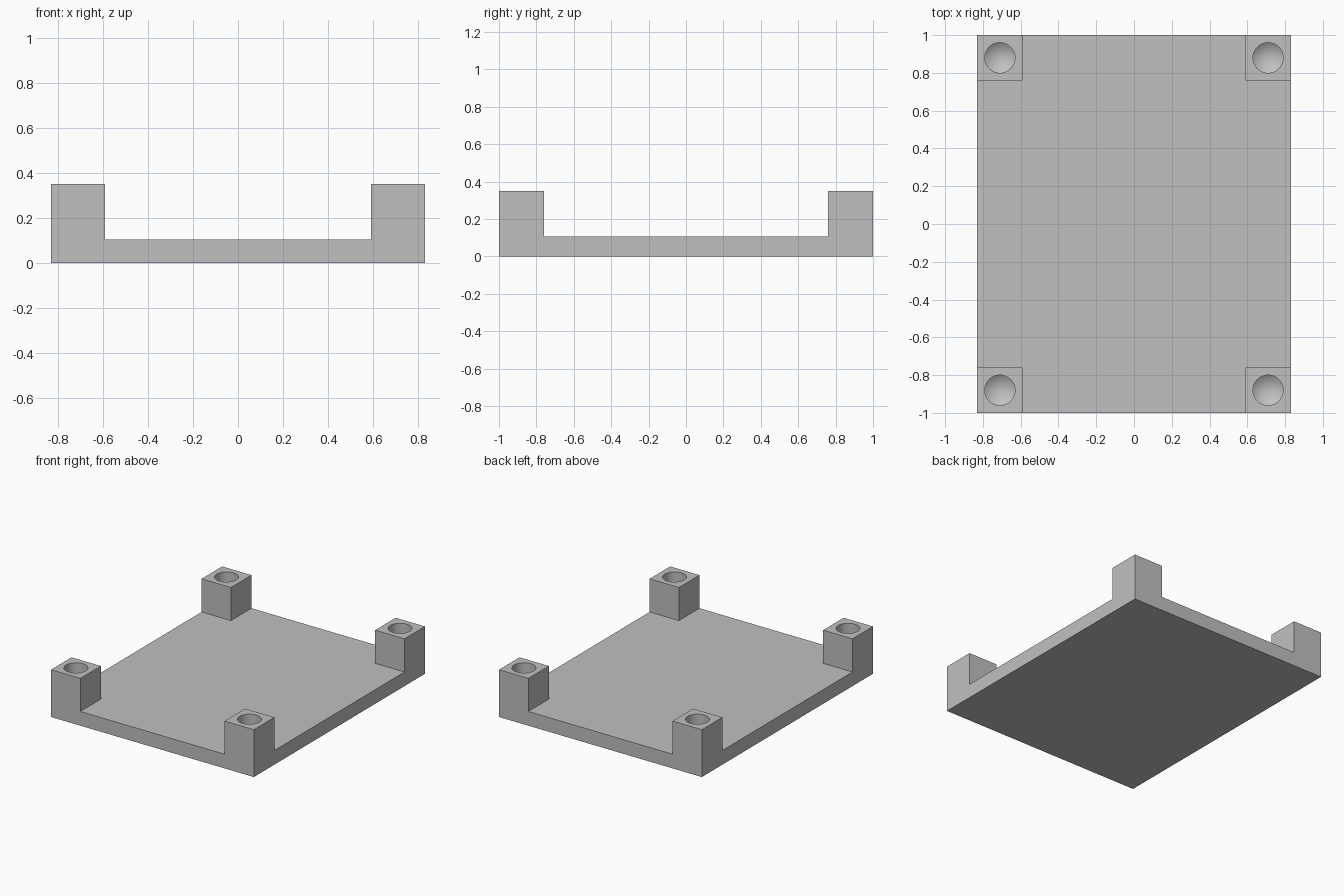
import bpy, bmesh, math

if "Cube" in bpy.data.objects:
    bpy.data.objects.remove(bpy.data.objects["Cube"])

HX, HY = 0.83, 1.0          # half width, half length
POST = 0.24                 # post side
PLATE_Z, TOP_Z = 0.105, 0.35
HOLE_R, BORE, TIP = 0.08, 0.18, 0.06
SEG = 48

grey = bpy.data.materials.new("light_grey")
grey.diffuse_color = (0.53, 0.53, 0.53, 1)
grey.use_nodes = True
grey.node_tree.nodes["Principled BSDF"].inputs["Base Color"].default_value = grey.diffuse_color


def make_object(name, bm):
    bmesh.ops.recalc_face_normals(bm, faces=bm.faces)
    mesh = bpy.data.meshes.new(name)
    bm.to_mesh(mesh)
    bm.free()
    mesh.materials.append(grey)
    ob = bpy.data.objects.new(name, mesh)
    bpy.context.collection.objects.link(ob)
    return ob


# Base plate, sliced at the post edges, with the four corners raised as posts
bm = bmesh.new()
bmesh.ops.create_cube(bm, size=1)
for v in bm.verts:
    v.co = (v.co.x * 2 * HX, v.co.y * 2 * HY, (v.co.z + 0.5) * PLATE_Z)
for s in (-1, 1):
    for co, no in (((s * (HX - POST), 0, 0), (1, 0, 0)),
                   ((0, s * (HY - POST), 0), (0, 1, 0))):
        bmesh.ops.bisect_plane(bm, geom=bm.verts[:] + bm.edges[:] + bm.faces[:],
                               plane_co=co, plane_no=no)
bm.normal_update()
corners = []
for f in bm.faces:
    c = f.calc_center_median()
    if f.normal.z > 0.9 and abs(c.x) > HX - POST and abs(c.y) > HY - POST:
        corners.append(f)
for f in bmesh.ops.extrude_discrete_faces(bm, faces=corners)["faces"]:
    for v in f.verts:
        v.co.z = TOP_Z
bmesh.ops.remove_doubles(bm, verts=bm.verts, dist=1e-5)
bmesh.ops.dissolve_limit(bm, angle_limit=0.01, verts=bm.verts, edges=bm.edges)
tray = make_object("base_plate_with_corner_posts", bm)

# Round holes with pointed bottoms, one in each post
bm = bmesh.new()
for sx in (-1, 1):
    for sy in (-1, 1):
        x, y = sx * (HX - POST / 2), sy * (HY - POST / 2)
        rings = []
        for z in (TOP_Z + 0.05, TOP_Z - BORE):
            rings.append([bm.verts.new((x + HOLE_R * math.cos(2 * math.pi * i / SEG),
                                        y + HOLE_R * math.sin(2 * math.pi * i / SEG), z))
                          for i in range(SEG)])
        tip = bm.verts.new((x, y, TOP_Z - BORE - TIP))
        top, low = rings
        bm.faces.new(top)
        for i in range(SEG):
            j = (i + 1) % SEG
            bm.faces.new((top[i], low[i], low[j], top[j]))
            bm.faces.new((low[i], tip, low[j]))
cutter = make_object("hole_cutter", bm)
cutter.hide_render = True

cut = tray.modifiers.new("holes", "BOOLEAN")
cut.operation = "DIFFERENCE"
cut.solver = "EXACT"
cut.object = cutter
bpy.context.view_layer.objects.active = tray
tray.select_set(True)
cutter.select_set(False)
bpy.ops.object.modifier_apply(modifier=cut.name)
bpy.data.objects.remove(cutter)
bpy.ops.object.shade_smooth_by_angle(angle=math.radians(20))
